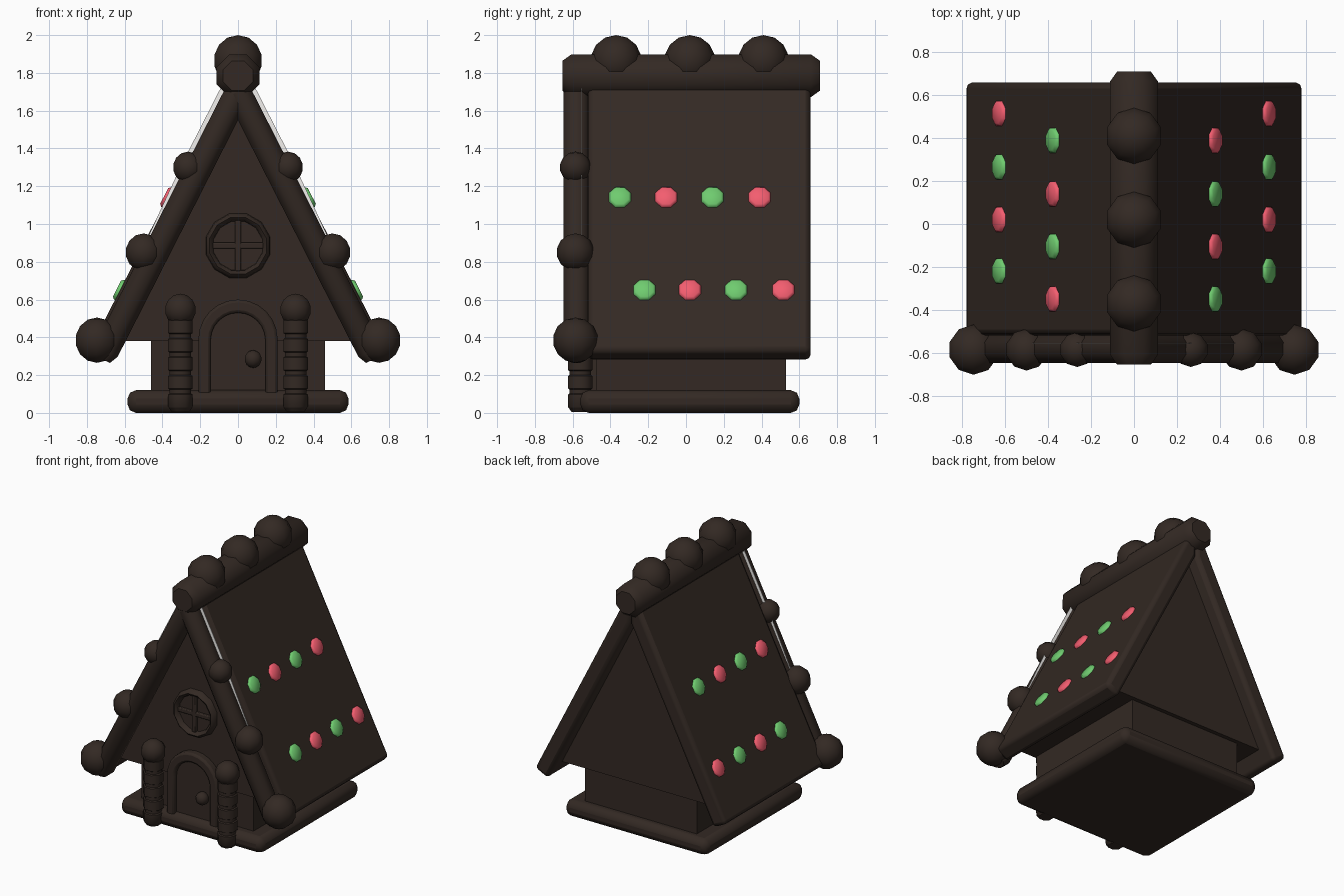
import bpy, bmesh, math
from mathutils import Vector

if "Cube" in bpy.data.objects:
    bpy.data.objects.remove(bpy.data.objects["Cube"])


def material(name, rgb):
    m = bpy.data.materials.new(name)
    m.diffuse_color = (*rgb, 1)
    m.use_nodes = True
    m.node_tree.nodes["Principled BSDF"].inputs["Base Color"].default_value = m.diffuse_color
    return m


brown = material("gingerbread", (0.033, 0.022, 0.017))
green = material("green_candy", (0.16, 0.60, 0.16))
red = material("red_candy", (0.90, 0.11, 0.16))
white = material("icing", (0.9, 0.88, 0.86))


def finish(name, bm, mat=brown, bevel=0, smooth=0, segs=2):
    bmesh.ops.recalc_face_normals(bm, faces=bm.faces)
    me = bpy.data.meshes.new(name)
    bm.to_mesh(me)
    bm.free()
    me.materials.append(mat)
    ob = bpy.data.objects.new(name, me)
    bpy.context.collection.objects.link(ob)
    if bevel:
        mod = ob.modifiers.new("bevel", 'BEVEL')
        mod.width, mod.segments = bevel, segs
    if smooth:
        bpy.ops.object.select_all(action='DESELECT')
        ob.select_set(True)
        bpy.context.view_layer.objects.active = ob
        bpy.ops.object.shade_smooth_by_angle(angle=math.radians(smooth))
    return ob


def prism(name, pts, y0, y1, mat=brown, bevel=0, smooth=0):
    """Extrude an XZ outline along y."""
    bm = bmesh.new()
    f = bm.faces.new([bm.verts.new((x, y0, z)) for x, z in pts])
    r = bmesh.ops.extrude_face_region(bm, geom=[f])
    vs = [v for v in r["geom"] if isinstance(v, bmesh.types.BMVert)]
    bmesh.ops.translate(bm, verts=vs, vec=(0, y1 - y0, 0))
    return finish(name, bm, mat, bevel, smooth)


def box(name, x0, x1, y0, y1, z0, z1, bevel=0):
    return prism(name, [(x0, z0), (x1, z0), (x1, z1), (x0, z1)], y0, y1, brown, bevel, 35 if bevel else 0)


def tube(name, a, b, rings, sides=8, mat=brown, smooth=50):
    """Sweep rings of (distance fraction, radius) from a to b."""
    a, b = Vector(a), Vector(b)
    d = (b - a).normalized()
    ref = Vector((0, 1, 0)) if abs(d.y) < 0.9 else Vector((0, 0, 1))
    u = d.cross(ref).normalized()
    w = d.cross(u)
    bm = bmesh.new()
    loops = []
    for t, r in rings:
        c = a.lerp(b, t)
        ang = [2 * math.pi * (i + 0.5) / sides for i in range(sides)]
        loops.append([bm.verts.new(c + r * (u * math.cos(k) + w * math.sin(k))) for k in ang])
    for p, q in zip(loops, loops[1:]):
        for i in range(sides):
            j = (i + 1) % sides
            bm.faces.new((p[i], p[j], q[j], q[i]))
    bm.faces.new(loops[0])
    bm.faces.new(loops[-1])
    return finish(name, bm, mat, 0, smooth)


def ball(name, c, r, segs=10, rings=7):
    bm = bmesh.new()
    bmesh.ops.create_uvsphere(bm, u_segments=segs, v_segments=rings, radius=r)
    bmesh.ops.translate(bm, verts=bm.verts, vec=c)
    return finish(name, bm, brown, 0, 60)


def arch(r, top, bottom, n=12):
    """Open outline of a round-topped doorway, right foot to left foot."""
    arc = [(r * math.cos(math.pi * i / n), top - r + r * math.sin(math.pi * i / n)) for i in range(n + 1)]
    return [(r, bottom)] + arc + [(-r, bottom)]


SLOPE = 1.96
n = Vector((SLOPE, 0, 1)).normalized()      # outward normal of right roof


def roof_z(x, top=1.875):
    return top - SLOPE * x


# Base and walls
box("base_slab", -0.585, 0.585, -0.56, 0.60, 0, 0.12, 0.045)
box("lower_walls", -0.46, 0.46, -0.475, 0.53, 0.1, 0.5)
prism("gable_body", [(-0.643, 0.38), (0.643, 0.38), (0, 1.64)], -0.49, 0.56)

for s, side in ((1, "right"), (-1, "left")):
    # Roof slab
    ex, ez = 0.79, roof_z(0.79)
    outline = [(0, 1.875), (ex, ez), (ex - 0.12 * n.x, ez - 0.12 * n.z), (0, 1.875 - 0.12 / n.z)]
    prism(side + "_roof", [(s * x, z) for x, z in outline], -0.52, 0.66, brown, 0.028, 35)

    # Front roof trim with icing edge and balls
    tube(side + "_roof_trim", (0, -0.58, 1.70), (s * 0.72, -0.58, 0.285),
         [(0, 0.074), (0.97, 0.074), (1, 0.05)])
    prism(side + "_icing_edge",
          [(s * 0.06, roof_z(0.06, 1.90)), (s * 0.30, roof_z(0.30, 1.90)), (s * 0.50, roof_z(0.50, 1.86)),
           (s * 0.48, roof_z(0.48, 1.82)), (s * 0.06, roof_z(0.06, 1.82))], -0.557, -0.553, white)
    for i, (x, z, r) in enumerate(((0.265, 1.30, 0.083), (0.50, 0.85, 0.10), (0.747, 0.385, 0.12))):
        ball(f"{side}_trim_ball_{i}", (s * x, -0.585, z), r)

    # Banded candy pillar with ball top
    bands = [(0, 0.05), (0.04, 0.065)]
    for i in range(5):
        t = 0.05 + 0.19 * i
        bands += [(t, 0.07), (t + 0.13, 0.07), (t + 0.14, 0.061), (t + 0.18, 0.061)]
    tube(side + "_pillar", (s * 0.305, -0.56, 0.005), (s * 0.305, -0.56, 0.52), bands, 8, brown, 46)
    ball(side + "_pillar_ball", (s * 0.305, -0.56, 0.545), 0.086)

    # Two rows of candy buttons, alternating in colour
    for row, (x, ys) in enumerate(((0.375, (-0.35, -0.105, 0.14, 0.39)), (0.625, (-0.22, 0.02, 0.265, 0.515)))):
        for i, y in enumerate(ys):
            c = Vector((x, y, roof_z(x)))
            a, b = c - n * 0.02, c + n * 0.018
            swap = (s < 0 and row == 0)
            tube(f"{side}_candy_{row}_{i}", (s * a.x, a.y, a.z), (s * b.x, b.y, b.z),
                 [(0, 0.063), (0.7, 0.063), (1, 0.05)], 8, red if (i % 2 == 1) != swap else green)

# Ridge beam with balls
tube("ridge_beam", (0, -0.655, 1.785), (0, 0.71, 1.785),
     [(0, 0.085), (0.035, 0.122), (0.965, 0.122), (1, 0.085)])
for i, y in enumerate((-0.37, 0.02, 0.41)):
    ball(f"ridge_ball_{i}", (0, y, 1.865), 0.135)

# Door, frame and knob
prism("door_panel", arch(0.155, 0.535, 0.08), -0.515, -0.46)
prism("door_frame", arch(0.21, 0.60, 0.08) + arch(0.145, 0.53, 0.08)[::-1], -0.545, -0.46, brown, 0.015, 40)
ball("door_knob", (0.08, -0.535, 0.285), 0.047)

# Round window with crossbars
WZ = 0.885
tube("window_pane", (0, -0.48, WZ), (0, -0.50, WZ), [(0, 0.15), (1, 0.15)], 12)
bm = bmesh.new()
rings = []
for i in range(12):
    k = 2 * math.pi * (i + 0.5) / 12
    sect = ((0.178, -0.48), (0.172, -0.52), (0.155, -0.535), (0.137, -0.52), (0.13, -0.48))
    rings.append([bm.verts.new((r * math.cos(k), y, WZ + r * math.sin(k))) for r, y in sect])
for i in range(12):
    p, q = rings[i], rings[(i + 1) % 12]
    for j in range(5):
        bm.faces.new((p[j], p[(j + 1) % 5], q[(j + 1) % 5], q[j]))
finish("window_frame", bm, brown, 0, 40)
box("window_bar_vertical", -0.016, 0.016, -0.522, -0.48, WZ - 0.135, WZ + 0.135, 0.006)
box("window_bar_horizontal", -0.135, 0.135, -0.52, -0.48, WZ - 0.016, WZ + 0.016, 0.006)
